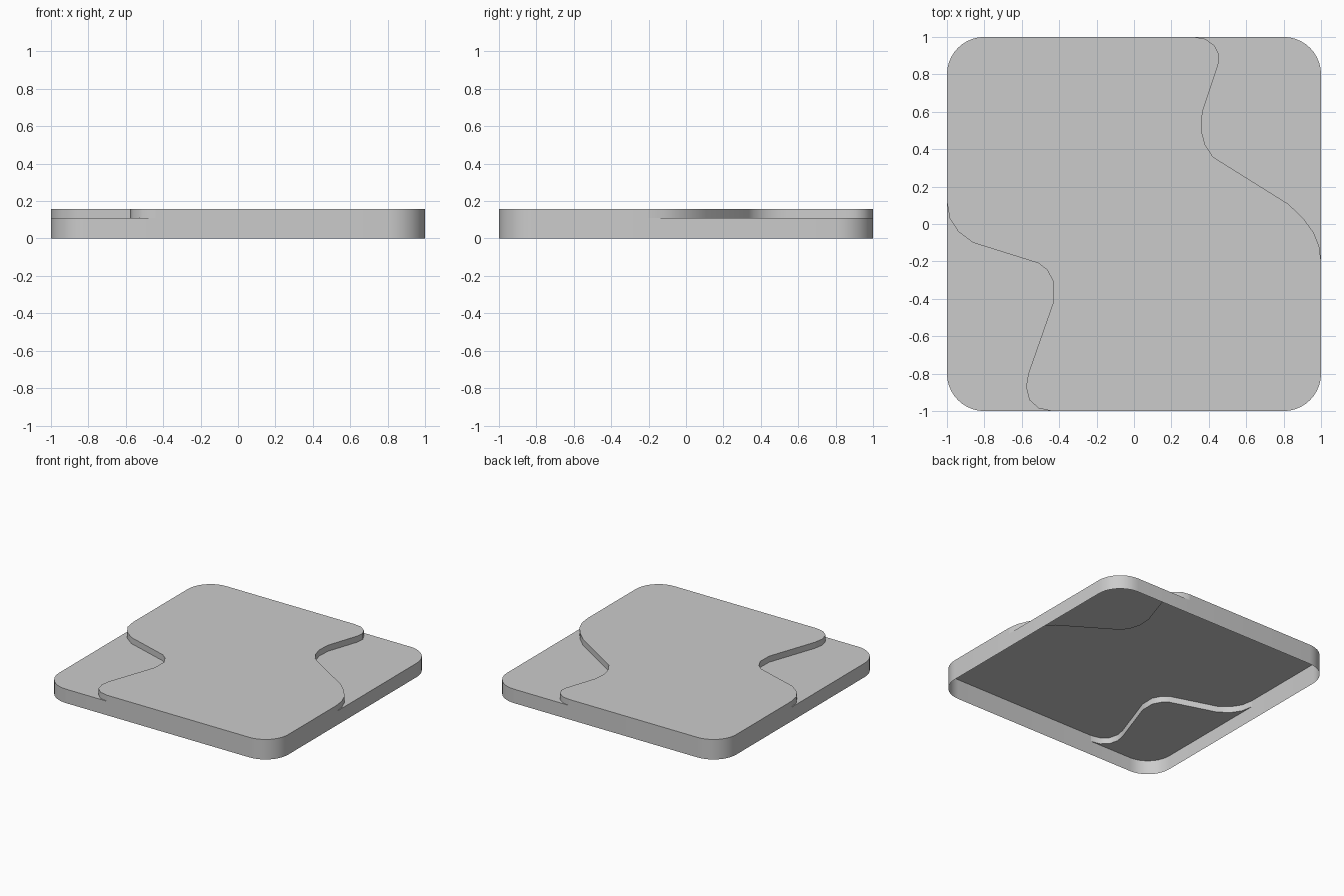
import bpy, bmesh
from math import sin, cos, radians

if "Cube" in bpy.data.objects:
    bpy.data.objects.remove(bpy.data.objects["Cube"])

LOW, TOP, R = 0.11, 0.158, 0.2

# wavy step lines, both running counter-clockwise around the raised plateau
front_left_step = [(-1, .12), (-.985, .03), (-.94, -.04), (-.86, -.10), (-.51, -.21),
                   (-.465, -.245), (-.43, -.31), (-.432, -.42), (-.565, -.80),
                   (-.577, -.87), (-.56, -.94), (-.51, -.985), (-.44, -1)]
back_right_step = [(1, -.2), (.99, -.12), (.96, -.045), (.905, .03), (.825, .107),
                   (.46, .335), (.42, .362), (.38, .425), (.36, .50), (.366, .60),
                   (.45, .85), (.455, .905), (.43, .955), (.38, .99), (.32, 1)]


def corner(sx, sy, start, n=10):
    """Rounded outline corner, counter-clockwise from the start angle."""
    return [(sx * (1 - R) + R * cos(radians(start + 90 * i / n)),
             sy * (1 - R) + R * sin(radians(start + 90 * i / n))) for i in range(n + 1)]


bm = bmesh.new()


def wall(path, z0, z1):
    for (ax, ay), (bx, by) in zip(path, path[1:]):
        bm.faces.new([bm.verts.new(p) for p in
                      ((ax, ay, z0), (bx, by, z0), (bx, by, z1), (ax, ay, z1))])


def cap(path, z):
    bm.faces.new([bm.verts.new((x, y, z)) for x, y in path])


A, B = front_left_step, back_right_step

# outer rim sections beside the plateau
front_rim = [A[-1]] + corner(1, -1, 270) + [B[0]]
back_rim = [B[-1]] + corner(-1, 1, 90) + [A[0]]
wall(front_rim, 0, TOP)
wall(back_rim, 0, TOP)

# raised plateau
cap(front_rim + B[1:-1] + back_rim + A[1:-1], TOP)

# lowered corners with rim and step wall
for step, arc in ((A, corner(-1, -1, 180)), (B, corner(1, 1, 0))):
    rim = [step[0]] + arc + [step[-1]]
    wall(rim, 0, LOW)
    wall(step, LOW, TOP)
    cap(rim + step[-2:0:-1], LOW)

bmesh.ops.remove_doubles(bm, verts=bm.verts, dist=1e-5)
mesh = bpy.data.meshes.new("stepped_tile")
bm.to_mesh(mesh)
bm.free()
tile = bpy.data.objects.new("stepped_tile", mesh)
bpy.context.collection.objects.link(tile)
bpy.context.view_layer.objects.active = tile
tile.select_set(True)
bpy.ops.object.shade_smooth_by_angle(angle=radians(35))
